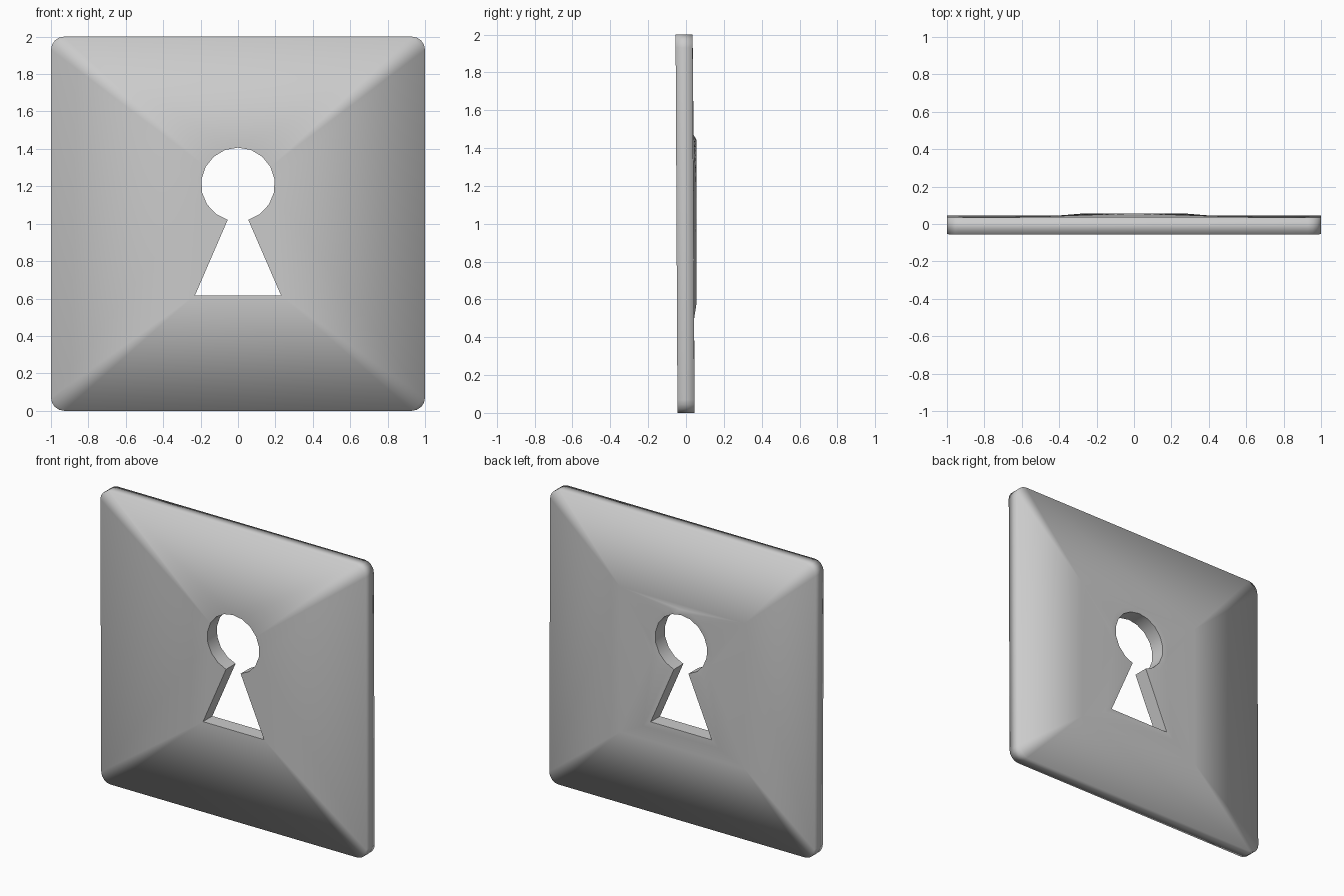
import bpy, bmesh, math
from mathutils import Vector

if "Cube" in bpy.data.objects:
    bpy.data.objects.remove(bpy.data.objects["Cube"])

bm = bmesh.new()


def loop(points, depth):
    """Closed loop of (x, z) points; depth is y, or a function of z."""
    vs = [bm.verts.new((x, depth(z) if callable(depth) else depth, z)) for x, z in points]
    es = [bm.edges.new((vs[i], vs[(i + 1) % len(vs)])) for i in range(len(vs))]
    return vs, es


def rounded_rect(h, r, n):
    pts = []
    for k, (sx, sz) in enumerate([(1, 1), (-1, 1), (-1, -1), (1, -1)]):
        for i in range(n + 1):
            a = math.pi / 2 * (k + i / n)
            pts.append((sx * (h - r) + r * math.cos(a), 1 + sz * (h - r) + r * math.sin(a)))
    return pts


def keyhole(r, neck, foot_x, foot_z, n=16):
    start = -math.acos(neck / r)
    sweep = math.pi - 2 * start
    pts = [(r * math.cos(start + sweep * i / n), 1.21 + r * math.sin(start + sweep * i / n))
           for i in range(n + 1)]
    return pts + [(-foot_x, foot_z), (foot_x, foot_z)]


def bridge(a, b):
    n = len(a)
    return [bm.faces.new((a[i], a[(i + 1) % n], b[(i + 1) % n], b[i])) for i in range(n)]


def fill(a, b, side):
    bmesh.ops.triangle_fill(bm, edges=a + b, use_beauty=True, use_dissolve=False,
                            normal=Vector((0, side, 0)))


# outer rim, leaning very slightly forward at the top
rim = rounded_rect(1.0, 0.07, 4)
front_v, front_e = loop(rim, lambda z: -0.05 - 0.005 * (z - 1))
back_v, back_e = loop(rim, lambda z: 0.04 - 0.005 * (z - 1))
bridge(front_v, back_v)

# keyhole and its raised surround on the back
hole = keyhole(0.197, 0.055, 0.23, 0.617)
hole_fv, hole_fe = loop(hole, lambda z: -0.05 - 0.005 * (z - 1))
hole_bv, hole_be = loop(hole, 0.052)
lip_v, lip_e = loop(keyhole(0.235, 0.1, 0.285, 0.575), 0.055)
bridge(hole_fv, hole_bv)
bridge(hole_bv, lip_v)

# front face, back face and the slope up to the keyhole
square_v, square_e = loop([(0.47, 1.47), (-0.47, 1.47), (-0.47, 0.48), (0.47, 0.48)], 0.04)
fill(front_e, hole_fe, -1)
fill(back_e, square_e, 1)
fill(square_e, lip_e, 1)

bmesh.ops.recalc_face_normals(bm, faces=bm.faces[:])
for f in bm.faces:
    f.smooth = True
# crisp keyhole edges and corners, soft shading elsewhere
hole_set = set(hole_fv + hole_bv)
for e in bm.edges:
    if e.verts[0] in hole_set and e.verts[1] in hole_set:
        if len(e.link_faces) == 2 and e.calc_face_angle(0) > math.radians(35):
            e.smooth = False

mesh = bpy.data.meshes.new("keyhole_plate")
bm.to_mesh(mesh)
bm.free()
plate = bpy.data.objects.new("keyhole_plate", mesh)
bpy.context.collection.objects.link(plate)
mat = bpy.data.materials.new("plain grey")
mat.diffuse_color = (0.6, 0.6, 0.6, 1)
mat.use_nodes = True
mat.node_tree.nodes["Principled BSDF"].inputs["Base Color"].default_value = mat.diffuse_color
mesh.materials.append(mat)
